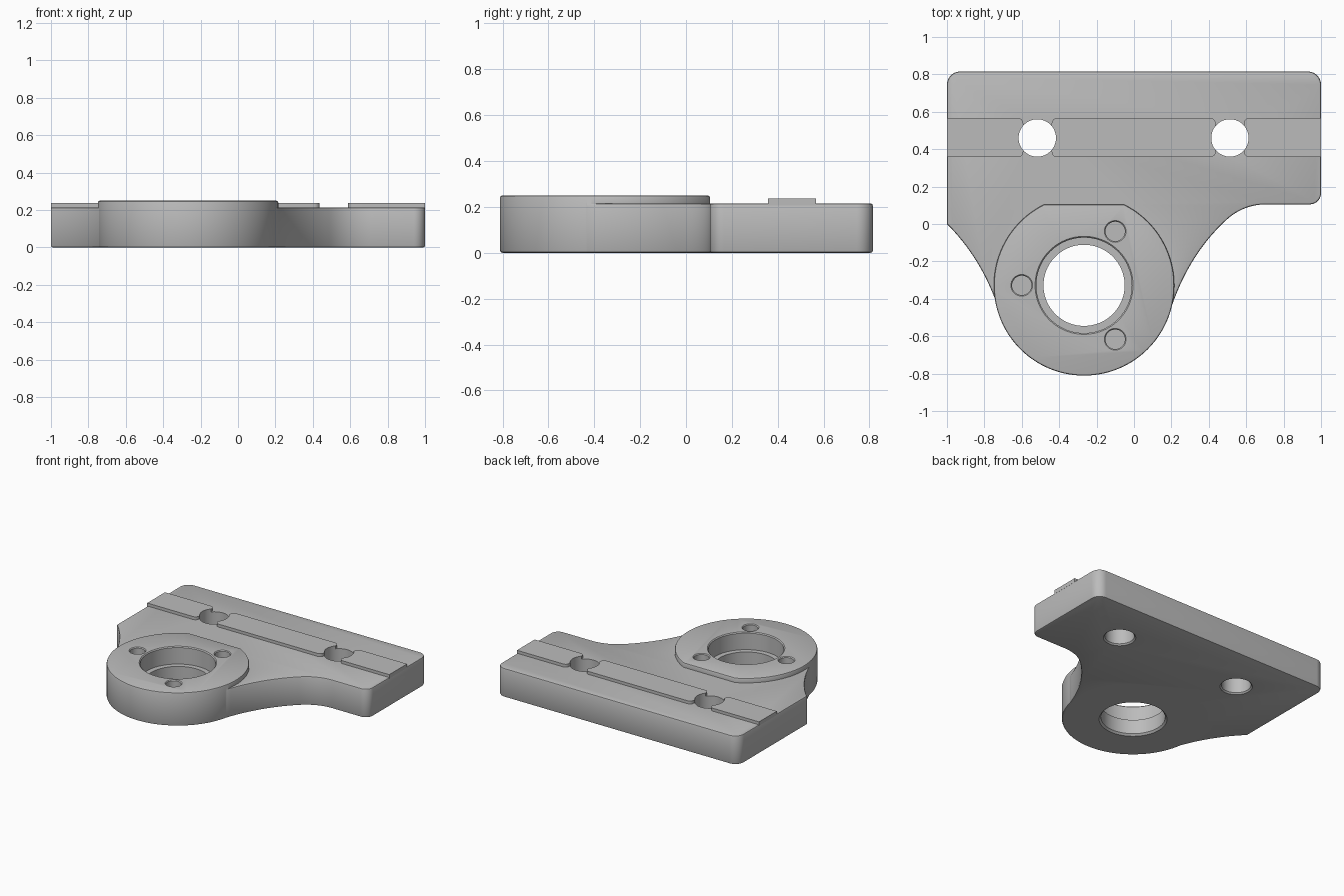
import bpy
import bmesh
import math
from mathutils import Vector

default = bpy.data.objects.get("Cube")
if default:
    bpy.data.objects.remove(default, do_unlink=True)

gray = bpy.data.materials.new("machined gray")
gray.use_nodes = True
gray.diffuse_color = (0.5, 0.5, 0.5, 1)
gray.node_tree.nodes["Principled BSDF"].inputs["Base Color"].default_value = (0.5, 0.5, 0.5, 1)

PLATE_TOP, BOSS_TOP, RAIL_TOP = 0.215, 0.25, 0.237
BOSS_X, BOSS_Y, BOSS_R = -0.267, -0.328, 0.4825
HOLES = [(-0.517, 0.46), (0.513, 0.46)]


def make_object(name, bm):
    bmesh.ops.recalc_face_normals(bm, faces=bm.faces)
    mesh = bpy.data.meshes.new(name)
    bm.to_mesh(mesh)
    bm.free()
    mesh.materials.append(gray)
    obj = bpy.data.objects.new(name, mesh)
    bpy.context.collection.objects.link(obj)
    return obj


def corner(p, before, after, r, steps=10):
    """Round a right-angled corner, given its two neighbours."""
    p, before, after = Vector(p), Vector(before), Vector(after)
    d1, d2 = (before - p).normalized(), (after - p).normalized()
    c = p + (d1 + d2) * r
    angles = [math.pi / 2 * i / steps for i in range(steps + 1)]
    return [c - d2 * r * math.cos(a) - d1 * r * math.sin(a) for a in angles]


def sweep(a, b, c, steps=16):
    """Curve from a to c, pulled towards b."""
    a, b, c = Vector(a), Vector(b), Vector(c)
    ts = [i / steps for i in range(steps + 1)]
    return [a * (1 - t) ** 2 + b * 2 * t * (1 - t) + c * t * t for t in ts]


def arc(x, y, r, start, end, steps):
    angles = [start + (end - start) * i / steps for i in range(steps + 1)]
    return [Vector((x + r * math.cos(a), y + r * math.sin(a))) for a in angles]


def slab(name, outline, z0, z1, bevel=0.0, bevel_bottom=True):
    """Extrude an outline and soften its rims."""
    points = []
    for p in outline:
        if not points or (p - points[-1]).length > 1e-4:
            points.append(p)
    bm = bmesh.new()
    base = bm.faces.new([bm.verts.new((p.x, p.y, z0)) for p in points])
    new = bmesh.ops.extrude_face_region(bm, geom=[base])["geom"]
    bmesh.ops.translate(bm, vec=(0, 0, z1 - z0),
                        verts=[v for v in new if isinstance(v, bmesh.types.BMVert)])
    if not any(base in e.link_faces for e in bm.edges if len(e.link_faces) > 1):
        bm.faces.new([v for v in bm.verts if v.co.z == z0])
    bmesh.ops.recalc_face_normals(bm, faces=bm.faces)
    if bevel:
        heights = [z0, z1] if bevel_bottom else [z1]
        rims = [e for e in bm.edges
                if any(all(abs(v.co.z - h) < 1e-5 for v in e.verts) for h in heights)]
        bmesh.ops.bevel(bm, geom=rims, offset=bevel, segments=2, profile=0.5, affect='EDGES')
    return make_object(name, bm)


def turned_cutter(name, x, y, profile, sides):
    """Stack of rings, given as radius and height, closed at both ends."""
    bm = bmesh.new()
    rings = []
    for r, z in profile:
        rings.append([bm.verts.new((p.x, p.y, z))
                      for p in arc(x, y, r, 0, 2 * math.pi, sides)[:-1]])
    for low, high in zip(rings, rings[1:]):
        for i in range(sides):
            j = (i + 1) % sides
            bm.faces.new((low[i], low[j], high[j], high[i]))
    bm.faces.new(rings[0][::-1])
    bm.faces.new(rings[-1])
    obj = make_object(name, bm)
    obj.hide_render = True
    return obj


def combine(target, other, operation):
    mod = target.modifiers.new("combine", 'BOOLEAN')
    mod.operation, mod.object, mod.solver = operation, other, 'EXACT'
    bpy.context.view_layer.objects.active = target
    bpy.ops.object.modifier_apply(modifier=mod.name)


# Mounting plate: square back, swept in at the front to meet the round boss
corners = [(1, 0.105), (1, 0.815), (-1, 0.815), (-1, 0)]
outline = corner(corners[0], (0, 0.105), corners[1], 0.06)
outline += corner(corners[1], corners[0], corners[2], 0.07)
outline += corner(corners[2], corners[1], corners[3], 0.07)
outline += sweep(corners[3], (-0.82, -0.18), (-0.733, -0.43))
outline += arc(BOSS_X, BOSS_Y, BOSS_R - 0.005, math.radians(194), math.radians(346), 48)
outline += sweep((0.205, -0.43), (0.3, -0.16), (0.487, 0.015))
outline += sweep((0.487, 0.015), (0.58, 0.105), (0.71, 0.105))
body = slab("bracket_body", outline, 0, PLATE_TOP, 0.01)

# Raised round boss with a flat at the back
chord = math.asin((0.105 - BOSS_Y) / BOSS_R)
boss = slab("bearing_boss", arc(BOSS_X, BOSS_Y, BOSS_R, math.pi - chord, 2 * math.pi + chord, 96),
            0, BOSS_TOP, 0.01)
combine(body, boss, 'UNION')
bpy.data.objects.remove(boss, do_unlink=True)

# Locating rail in three lengths, rounded where it meets the bolt holes
rails = []
Y0, Y1, R = 0.357, 0.567, 0.03
for name, x0, x1, round_left, round_right in [
        ("right_rail", -1, -0.592, False, True),
        ("middle_rail", -0.44, 0.437, True, True),
        ("left_rail", 0.588, 1, True, False)]:
    box = [(x0, Y0), (x1, Y0), (x1, Y1), (x0, Y1)]
    rounded = [round_left, round_right, round_right, round_left]
    shape = []
    for i, p in enumerate(box):
        if rounded[i]:
            shape += corner(p, box[i - 1], box[(i + 1) % 4], R, 6)
        else:
            shape.append(Vector(p))
    rails.append(slab(name, shape, PLATE_TOP - 0.008, RAIL_TOP))

# Bolt holes through plate and rails
cutters = []
for x, y in HOLES:
    profile = [(0.12, -0.01), (0.1, 0.01), (0.1, 0.3)]
    cutter = turned_cutter("bolt_hole_cutter", x, y, profile, 48)
    cutters.append(cutter)
    for part in [body] + rails:
        combine(part, cutter, 'DIFFERENCE')

# Stepped bearing bore with chamfered mouths
profile = [(0.24, -0.01), (0.217, 0.013), (0.217, 0.12), (0.255, 0.12),
           (0.255, BOSS_TOP - 0.007), (0.272, BOSS_TOP + 0.01)]
cutters.append(turned_cutter("bore_cutter", BOSS_X, BOSS_Y, profile, 96))

# Three blind screw holes spaced around the bore
for i in range(3):
    a = math.pi + i * math.tau / 3
    profile = [(0.052, 0.13), (0.052, BOSS_TOP - 0.006), (0.068, BOSS_TOP + 0.01)]
    cutters.append(turned_cutter("screw_hole_cutter", BOSS_X + 0.333 * math.cos(a),
                                 BOSS_Y + 0.333 * math.sin(a), profile, 32))
for cutter in cutters[2:]:
    combine(body, cutter, 'DIFFERENCE')
for cutter in cutters:
    bpy.data.objects.remove(cutter, do_unlink=True)

# Smooth curved walls, crisp machined edges
for part in [body] + rails:
    bpy.ops.object.select_all(action='DESELECT')
    part.select_set(True)
    bpy.context.view_layer.objects.active = part
    bpy.ops.object.shade_smooth_by_angle(angle=math.radians(30))
